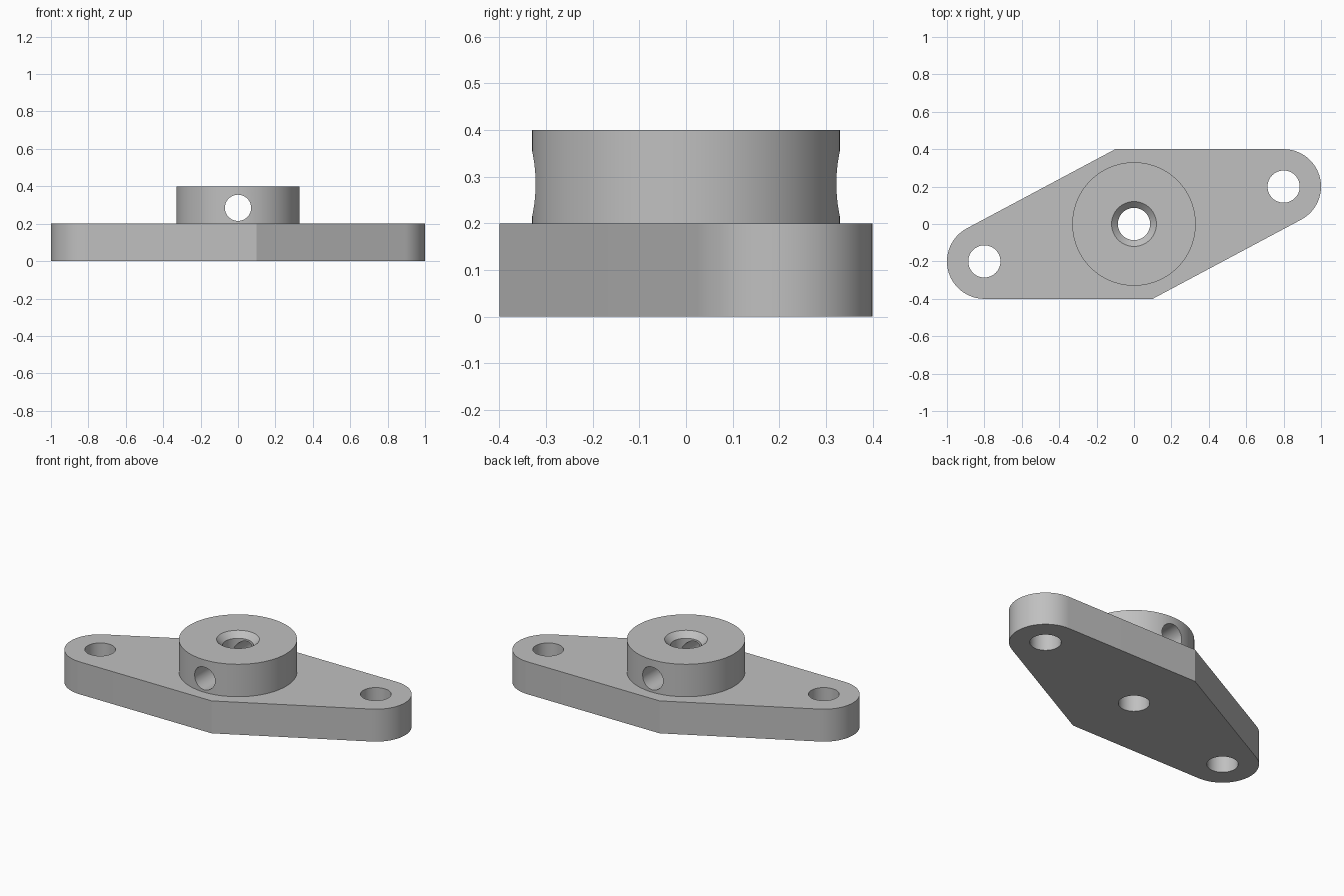
import bpy
import bmesh
from math import pi, sin, cos, atan2, asin, hypot, radians
from mathutils import Matrix

SEGS = 96
PLATE_H, TOP = 0.2, 0.4
BORE_R, SINK_R = 0.086, 0.12

default = bpy.data.objects.get("Cube")
if default:
    bpy.data.objects.remove(default, do_unlink=True)

grey = bpy.data.materials.new("plain grey")
grey.use_nodes = True
COLOUR = (0.527, 0.527, 0.527, 1)
grey.diffuse_color = COLOUR
grey.node_tree.nodes["Principled BSDF"].inputs["Base Color"].default_value = COLOUR


def stack(name, rings, matrix=Matrix()):
    """Solid skinned through closed rings of points, capped at both ends."""
    bm = bmesh.new()
    loops = [[bm.verts.new(p) for p in ring] for ring in rings]
    n = len(loops[0])
    for low, high in zip(loops, loops[1:]):
        for i in range(n):
            j = (i + 1) % n
            bm.faces.new((low[i], low[j], high[j], high[i]))
    bm.faces.new(loops[0][::-1])
    bm.faces.new(loops[-1])
    bmesh.ops.transform(bm, matrix=matrix, verts=bm.verts)
    bmesh.ops.recalc_face_normals(bm, faces=bm.faces)
    mesh = bpy.data.meshes.new(name)
    bm.to_mesh(mesh)
    bm.free()
    mesh.materials.append(grey)
    ob = bpy.data.objects.new(name, mesh)
    bpy.context.collection.objects.link(ob)
    return ob


def turned(name, profile, matrix=Matrix()):
    """Round solid from (radius, height) pairs."""
    return stack(name, [[(r * cos(2 * pi * i / SEGS), r * sin(2 * pi * i / SEGS), z)
                         for i in range(SEGS)] for r, z in profile], matrix)


def combine(target, tool, operation):
    mod = target.modifiers.new(tool.name, "BOOLEAN")
    mod.operation = operation
    mod.solver = "EXACT"
    mod.object = tool
    bpy.context.view_layer.objects.active = target
    bpy.ops.object.modifier_apply(modifier=mod.name)
    bpy.data.objects.remove(tool, do_unlink=True)


# Flange outline: rounded lug, tangent edge to a corner, then the same turned half round
lug_x, lug_y, lug_r, corner_x, corner_y = 0.8, 0.2, 0.2, 0.1, -0.4
dx, dy = lug_x - corner_x, lug_y - corner_y
start = atan2(dy, dx) - asin(lug_r / hypot(dx, dy)) - pi / 2
steps = 40
half = [(corner_x, corner_y)]
for i in range(steps + 1):
    a = start + (pi / 2 - start) * i / steps
    half.append((lug_x + lug_r * cos(a), lug_y + lug_r * sin(a)))
outline = half + [(-x, -y) for x, y in half]
flange = stack("flange_with_boss", [[(x, y, z) for x, y in outline] for z in (0, PLATE_H)])

# Raised round boss
combine(flange, turned("boss", [(0.33, 0.1), (0.33, TOP)]), "UNION")

# Countersunk centre bore
depth = SINK_R - BORE_R
combine(flange, turned("centre_bore", [(BORE_R, -0.1), (BORE_R, TOP - depth),
                                       (SINK_R + 0.1, TOP + 0.1)]), "DIFFERENCE")

# Mounting holes in the lugs
for side in (-1, 1):
    place = Matrix.Translation((side * lug_x, side * lug_y, 0))
    combine(flange, turned("mounting_hole", [(BORE_R, -0.1), (BORE_R, 0.3)], place), "DIFFERENCE")

# Cross hole through the boss, front to back
place = Matrix.Translation((0, 0, 0.285)) @ Matrix.Rotation(pi / 2, 4, "X")
combine(flange, turned("cross_hole", [(0.07, -0.5), (0.07, 0.5)], place), "DIFFERENCE")

# Smooth round walls, crisp edges
bpy.ops.object.select_all(action="DESELECT")
flange.select_set(True)
bpy.context.view_layer.objects.active = flange
bpy.ops.object.shade_smooth_by_angle(angle=radians(25))
